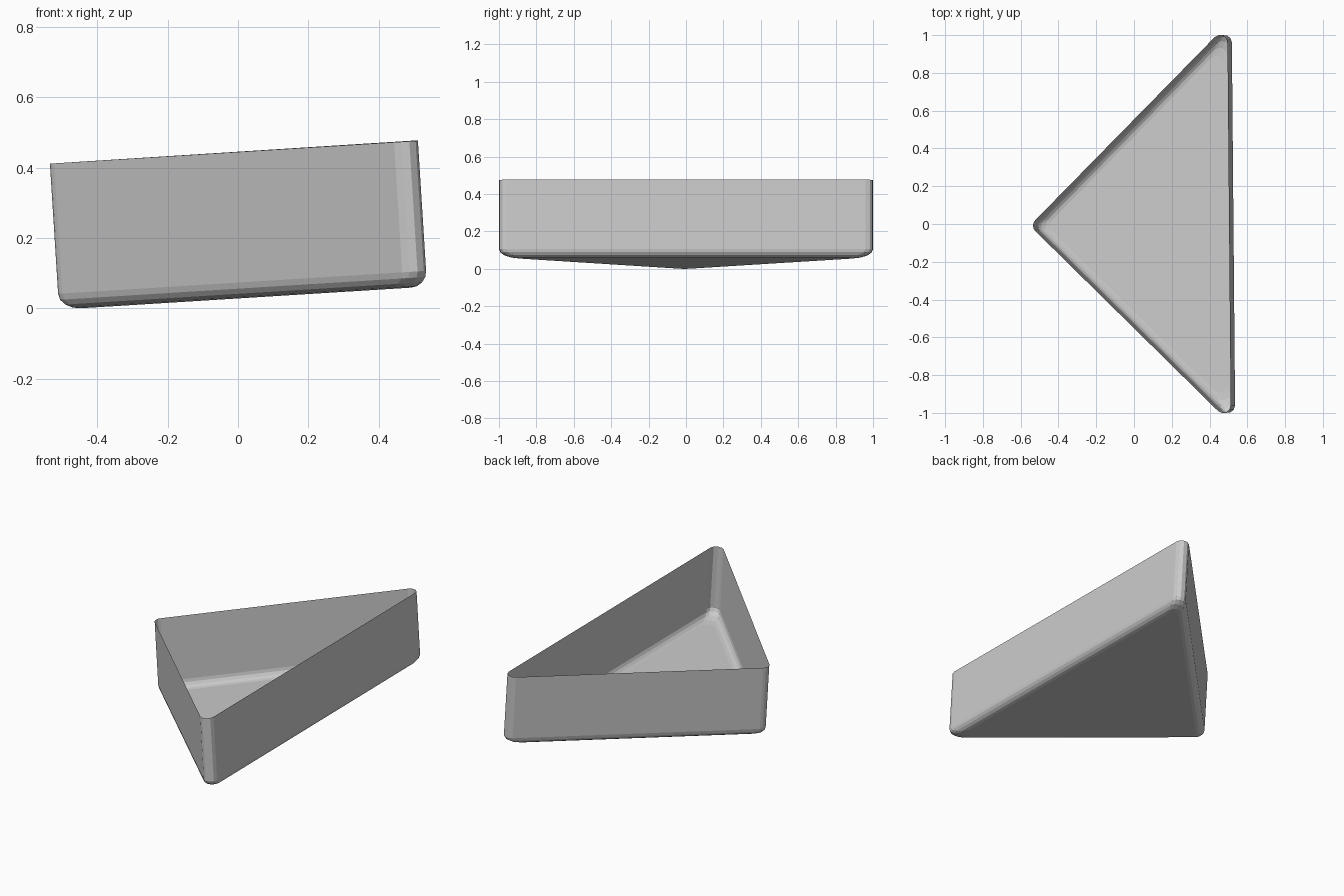
import bpy, bmesh
from math import sin, cos, pi, radians
from mathutils import Vector, Matrix

if "Cube" in bpy.data.objects:
    bpy.data.objects.remove(bpy.data.objects["Cube"])

HALF = 1.057      # half length of the long side before rounding
DEPTH = 0.416     # floor to rim
CORNER = 0.04     # rounding of the upright corners
FILLET = 0.045    # rounding between walls and floor
SEG = 4


def rounded_triangle(inset):
    """Right triangle outline, inset from all sides, with rounded corners."""
    d = inset + CORNER
    t225 = 2 ** 0.5 + 1
    # arc centre and start angle / sweep of each corner
    corners = [
        (HALF / 2 - d, -HALF + d * t225, -135, 135),
        (HALF / 2 - d, HALF - d * t225, 0, 135),
        (-HALF / 2 + d * 2 ** 0.5, 0, 135, 90),
    ]
    pts = []
    for cx, cy, start, sweep in corners:
        for i in range(SEG + 1):
            a = radians(start + sweep * i / SEG)
            pts.append((cx + CORNER * cos(a), cy + CORNER * sin(a)))
    return pts


# Profile from rim down the wall and round onto the floor
profile = [(0, DEPTH)]
for i in range(SEG + 1):
    a = pi / 2 * i / SEG
    profile.append((FILLET * (1 - cos(a)), FILLET * (1 - sin(a))))

# Open, thin-walled triangular tray
bm = bmesh.new()
rings = [[bm.verts.new((x, y, z)) for x, y in rounded_triangle(inset)]
         for inset, z in profile]
for upper, lower in zip(rings, rings[1:]):
    n = len(upper)
    for i in range(n):
        j = (i + 1) % n
        bm.faces.new((lower[i], lower[j], upper[j], upper[i]))
bm.faces.new(rings[-1][::-1])

# Slight tilt, then centre and rest on the ground
bm.transform(Matrix.Rotation(radians(0.5), 4, 'Z') @ Matrix.Rotation(radians(-3.6), 4, 'Y'))
lo = Vector([min(v.co[k] for v in bm.verts) for k in range(3)])
hi = Vector([max(v.co[k] for v in bm.verts) for k in range(3)])
mid = (lo + hi) / 2
bm.transform(Matrix.Translation((-mid.x, -mid.y, -lo.z)))

mesh = bpy.data.meshes.new("triangular_tray")
bm.to_mesh(mesh)
bm.free()
tray = bpy.data.objects.new("triangular_tray", mesh)
bpy.context.collection.objects.link(tray)
